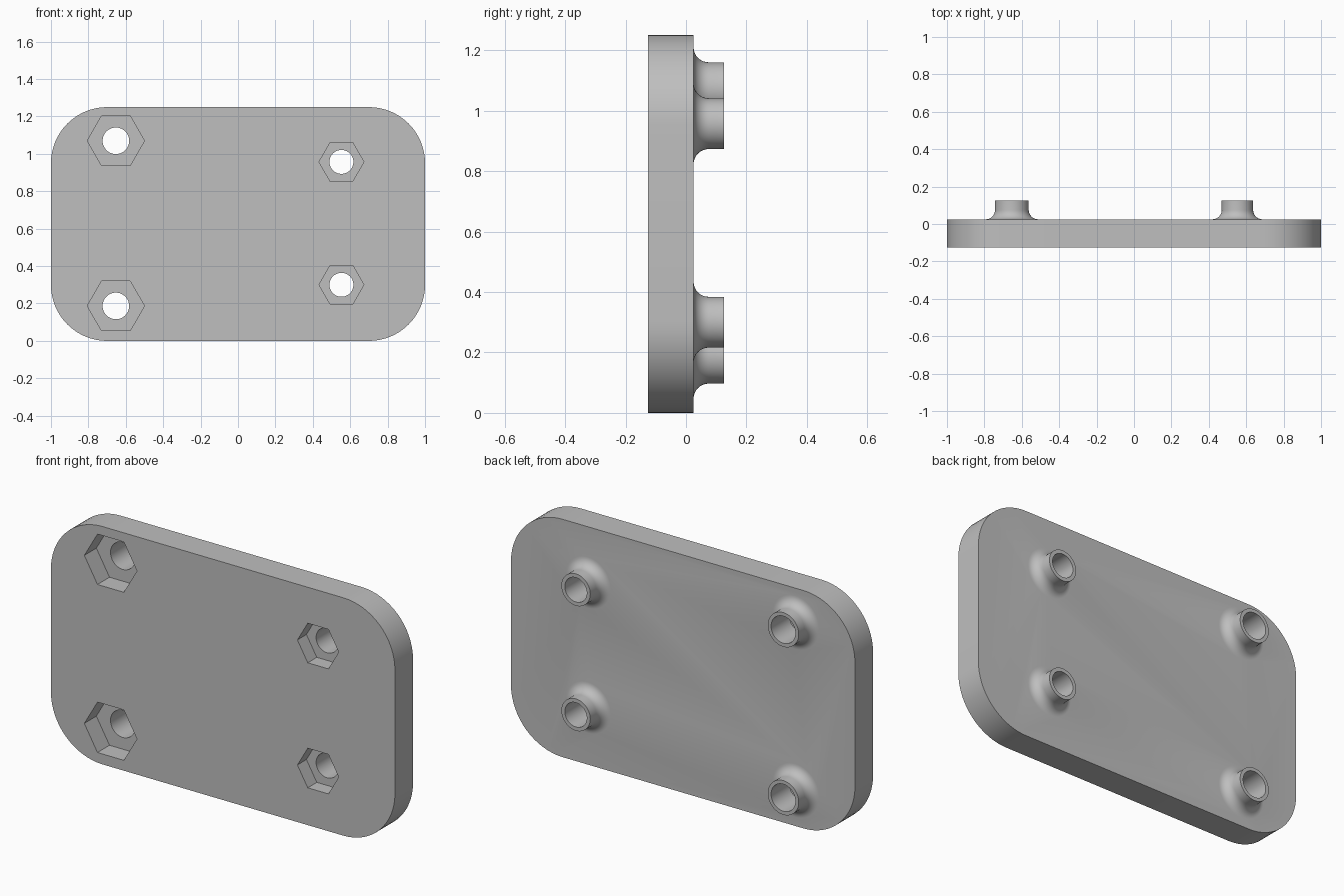
import bpy, bmesh
from math import sin, cos, pi, radians

if "Cube" in bpy.data.objects:
    bpy.data.objects.remove(bpy.data.objects["Cube"])

FRONT, BACK, TIP = -0.125, 0.025, 0.125
HEIGHT, CORNER, FILLET = 1.25, 0.3, 0.05

grey = bpy.data.materials.new("grey")
grey.use_nodes = True
grey.diffuse_color = (0.52, 0.52, 0.52, 1)
grey.node_tree.nodes["Principled BSDF"].inputs["Base Color"].default_value = grey.diffuse_color


def loft(name, rings):
    """Closed solid through a list of rings of equal point count."""
    bm = bmesh.new()
    loops = [[bm.verts.new(p) for p in ring] for ring in rings]
    n = len(loops[0])
    for a, b in zip(loops, loops[1:]):
        for i in range(n):
            j = (i + 1) % n
            bm.faces.new((a[i], a[j], b[j], b[i]))
    bm.faces.new(loops[0])
    bm.faces.new(loops[-1])
    bmesh.ops.recalc_face_normals(bm, faces=bm.faces)
    mesh = bpy.data.meshes.new(name)
    bm.to_mesh(mesh)
    bm.free()
    mesh.materials.append(grey)
    obj = bpy.data.objects.new(name, mesh)
    bpy.context.collection.objects.link(obj)
    return obj


def turned(name, x, z, profile, sides=48):
    """Solid turned about the y direction from (radius, y) points."""
    angles = [2 * pi * i / sides for i in range(sides)]
    return loft(name, [[(x + r * cos(a), y, z + r * sin(a)) for a in angles]
                       for r, y in profile])


def combine(target, tool, operation):
    """Apply a boolean and discard the tool."""
    tool.hide_render = True
    mod = target.modifiers.new("bool", 'BOOLEAN')
    mod.object, mod.operation, mod.solver = tool, operation, 'EXACT'
    bpy.context.view_layer.objects.active = target
    bpy.ops.object.modifier_apply(modifier=mod.name)
    bpy.data.objects.remove(tool)


# Rounded plate
outline = []
for k, (sx, sz) in enumerate([(1, 1), (-1, 1), (-1, -1), (1, -1)]):
    for i in range(17):
        a = (k + i / 16) * pi / 2
        outline.append((sx * (1 - CORNER) + CORNER * cos(a),
                        HEIGHT / 2 + sz * (HEIGHT / 2 - CORNER) + CORNER * sin(a)))
plate = loft("mounting_plate", [[(x, y, z) for x, z in outline] for y in (FRONT, BACK)])

# Bosses with filleted feet, nut pockets and bores:
# x, z, boss radius, bore radius, pocket radius, pocket depth
mounts = [(-0.653, 1.07, 0.09, 0.071, 0.153, 0.1),
          (-0.653, 0.187, 0.09, 0.071, 0.153, 0.1),
          (0.553, 0.957, 0.084, 0.064, 0.12, 0.075),
          (0.553, 0.3, 0.084, 0.064, 0.12, 0.075)]
for x, z, boss, bore, pocket, depth in mounts:
    steps = [i / 8 * pi / 2 for i in range(9)]
    profile = [(boss + FILLET, BACK - 0.02)]
    profile += [(boss + FILLET * (1 - sin(a)), BACK + FILLET * (1 - cos(a))) for a in steps]
    profile.append((boss, TIP))
    combine(plate, turned("boss", x, z, profile), 'UNION')
    floor = FRONT + depth
    combine(plate, turned("pocket", x, z, [(pocket, FRONT - 0.1), (pocket, floor)], 6), 'DIFFERENCE')
    combine(plate, turned("bore", x, z, [(bore, floor - 0.03), (bore, TIP + 0.1)]), 'DIFFERENCE')

# Smooth curved walls, keep edges crisp
bpy.ops.object.select_all(action='DESELECT')
plate.select_set(True)
bpy.context.view_layer.objects.active = plate
bpy.ops.object.shade_smooth_by_angle(angle=radians(30))
